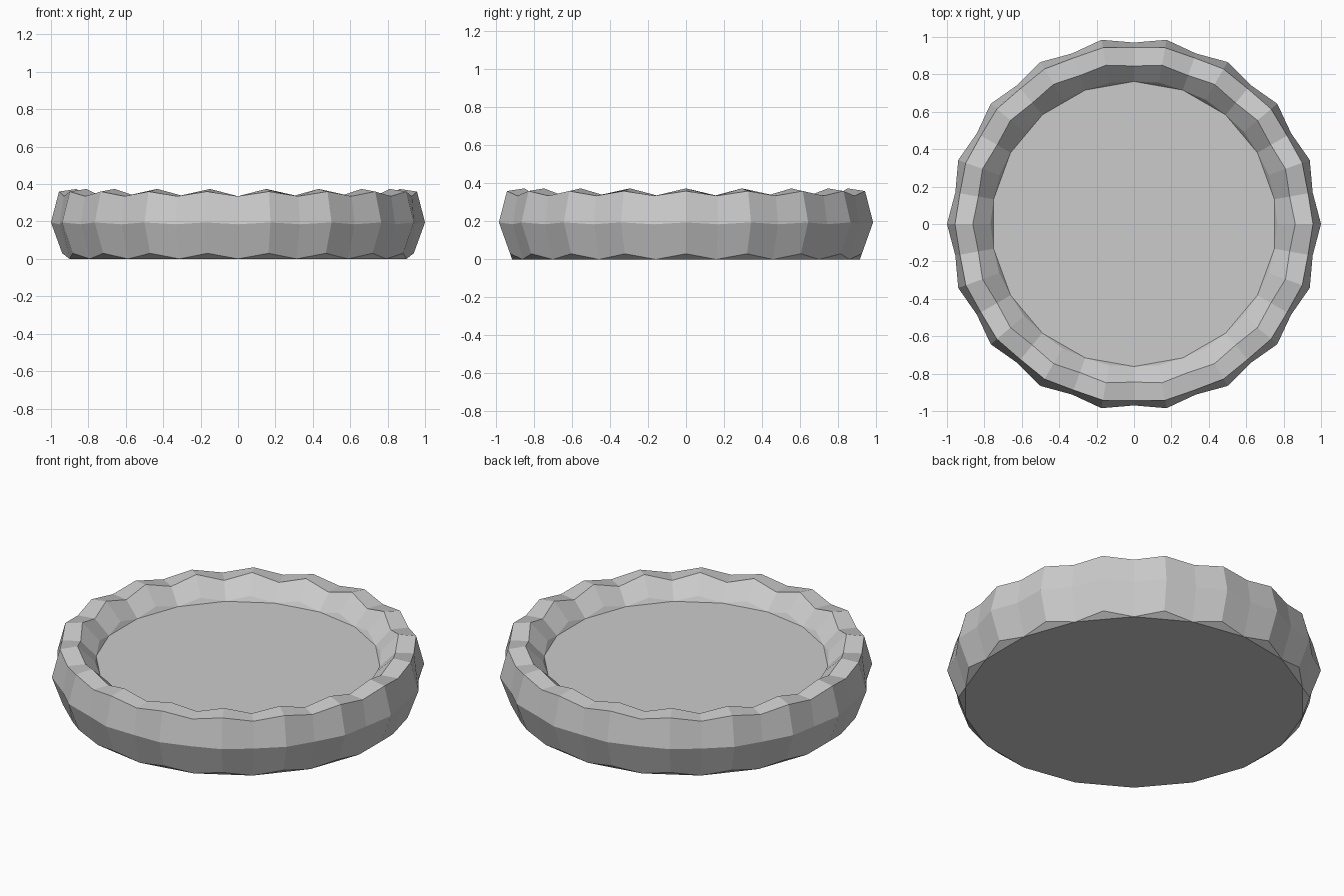
import bpy
import bmesh
import math

cube = bpy.data.objects.get("Cube")
if cube:
    bpy.data.objects.remove(cube, do_unlink=True)

TEETH = 18
SEGMENTS = TEETH * 2

# Wall cross-sections as (radius, height), from base edge over the rim to the floor
RIDGE = [(0.94, 0.03), (1.0, 0.195), (0.957, 0.36), (0.862, 0.374), (0.767, 0.28)]
GROOVE = [(0.915, 0.0), (0.97, 0.185), (0.945, 0.335), (0.845, 0.335), (0.762, 0.25)]

grey = bpy.data.materials.new("plain grey")
grey.use_nodes = True
colour = (0.6, 0.6, 0.6, 1.0)
grey.diffuse_color = colour
grey.node_tree.nodes["Principled BSDF"].inputs["Base Color"].default_value = colour


def make_object(name, bm):
    bmesh.ops.recalc_face_normals(bm, faces=bm.faces)
    mesh = bpy.data.meshes.new(name)
    bm.to_mesh(mesh)
    bm.free()
    mesh.materials.append(grey)
    obj = bpy.data.objects.new(name, mesh)
    bpy.context.collection.objects.link(obj)
    return obj


# Fluted dish: ridge and groove sections alternate around the circle
bm = bmesh.new()
sections = []
for i in range(SEGMENTS):
    angle = math.tau * i / SEGMENTS
    profile = GROOVE if i % 2 else RIDGE
    sections.append([bm.verts.new((r * math.cos(angle), r * math.sin(angle), z))
                     for r, z in profile])

# Wall bands
for i, here in enumerate(sections):
    after = sections[(i + 1) % SEGMENTS]
    for k in range(len(RIDGE) - 1):
        bm.faces.new((here[k], after[k], after[k + 1], here[k + 1]))

# Flat base and floor span the grooves; triangles close up to each ridge
for level in (0, -1):
    bm.faces.new([s[level] for s in sections[1::2]])
    for i in range(0, SEGMENTS, 2):
        bm.faces.new((sections[i - 1][level], sections[i][level], sections[i + 1][level]))

make_object("fluted_dish", bm)
